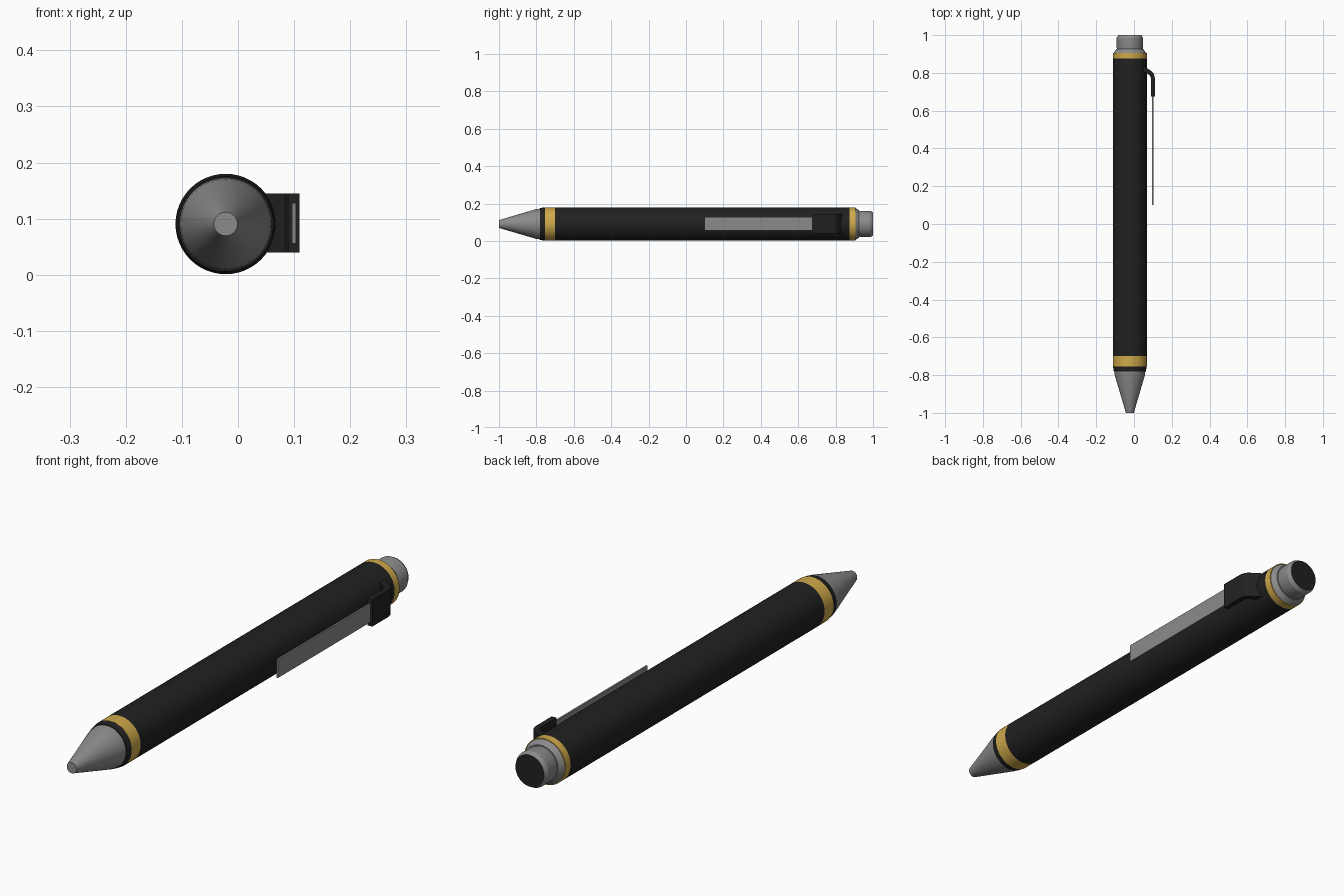
import bpy, bmesh, math

if "Cube" in bpy.data.objects:
    bpy.data.objects.remove(bpy.data.objects["Cube"])

CX, CZ, SEG = -0.022, 0.0905, 48


def material(name, rgb):
    m = bpy.data.materials.new(name)
    m.diffuse_color = (*rgb, 1)
    m.use_nodes = True
    m.node_tree.nodes["Principled BSDF"].inputs["Base Color"].default_value = m.diffuse_color
    return m


BLACK = material("black", (0.015, 0.015, 0.015))
GOLD = material("gold", (0.62, 0.40, 0.07))
STEEL = material("steel grey", (0.26, 0.26, 0.26))


def finish(name, bm, mats):
    bmesh.ops.recalc_face_normals(bm, faces=bm.faces)
    me = bpy.data.meshes.new(name)
    bm.to_mesh(me)
    bm.free()
    for m in mats:
        me.materials.append(m)
    ob = bpy.data.objects.new(name, me)
    bpy.context.collection.objects.link(ob)
    bpy.ops.object.select_all(action='DESELECT')
    ob.select_set(True)
    bpy.context.view_layer.objects.active = ob
    bpy.ops.object.shade_smooth_by_angle(angle=math.radians(25))
    return ob


def lathe(name, profile, mat, end_mat=None):
    """Closed solid turned around the pen axis from (y, radius) points."""
    bm = bmesh.new()
    rings = []
    for y, r in profile:
        rings.append([bm.verts.new((CX + r * math.cos(2 * math.pi * i / SEG), y,
                                    CZ + r * math.sin(2 * math.pi * i / SEG)))
                      for i in range(SEG)])
    for a, b in zip(rings, rings[1:]):
        for i in range(SEG):
            j = (i + 1) % SEG
            bm.faces.new((a[i], a[j], b[j], b[i]))
    bm.faces.new(rings[0])
    back = bm.faces.new(rings[-1])
    if end_mat:
        back.material_index = 1
    return finish(name, bm, [mat] + ([end_mat] if end_mat else []))


def plate(name, outline, z0, z1, mat):
    """Outline in x, y extruded along z."""
    bm = bmesh.new()
    face = bm.faces.new([bm.verts.new((x, y, z0)) for x, y in outline])
    ext = bmesh.ops.extrude_face_region(bm, geom=[face])
    bmesh.ops.translate(bm, vec=(0, 0, z1 - z0),
                        verts=[v for v in ext["geom"] if isinstance(v, bmesh.types.BMVert)])
    return finish(name, bm, [mat])


# turned parts, tip to button
lathe("writing_tip", [(-1, 0.021), (-0.80, 0.080), (-0.78, 0.082)], STEEL)
lathe("tip_collar", [(-0.78, 0.085), (-0.755, 0.0892)], BLACK)
lathe("front_band", [(-0.755, 0.0895), (-0.70, 0.0895)], GOLD)
lathe("barrel", [(-0.70, 0.0895), (0.875, 0.0895)], BLACK)
lathe("rear_band", [(0.875, 0.0895), (0.905, 0.0895)], GOLD)
lathe("rear_collar", [(0.905, 0.086), (0.926, 0.072)], STEEL)
lathe("push_button", [(0.926, 0.068), (0.935, 0.070), (0.985, 0.070), (1.0, 0.062)],
      STEEL, BLACK)

# bent clip holder and thin clip blade
plate("clip_holder", [(0.04, 0.845), (0.064, 0.828), (0.094, 0.808), (0.105, 0.796),
                      (0.110, 0.775), (0.110, 0.675), (0.089, 0.675), (0.089, 0.775),
                      (0.084, 0.787), (0.04, 0.815)], 0.040, 0.145, BLACK)
plate("clip_blade", [(0.096, 0.10), (0.103, 0.10), (0.103, 0.70), (0.096, 0.70)],
      0.056, 0.128, STEEL)
